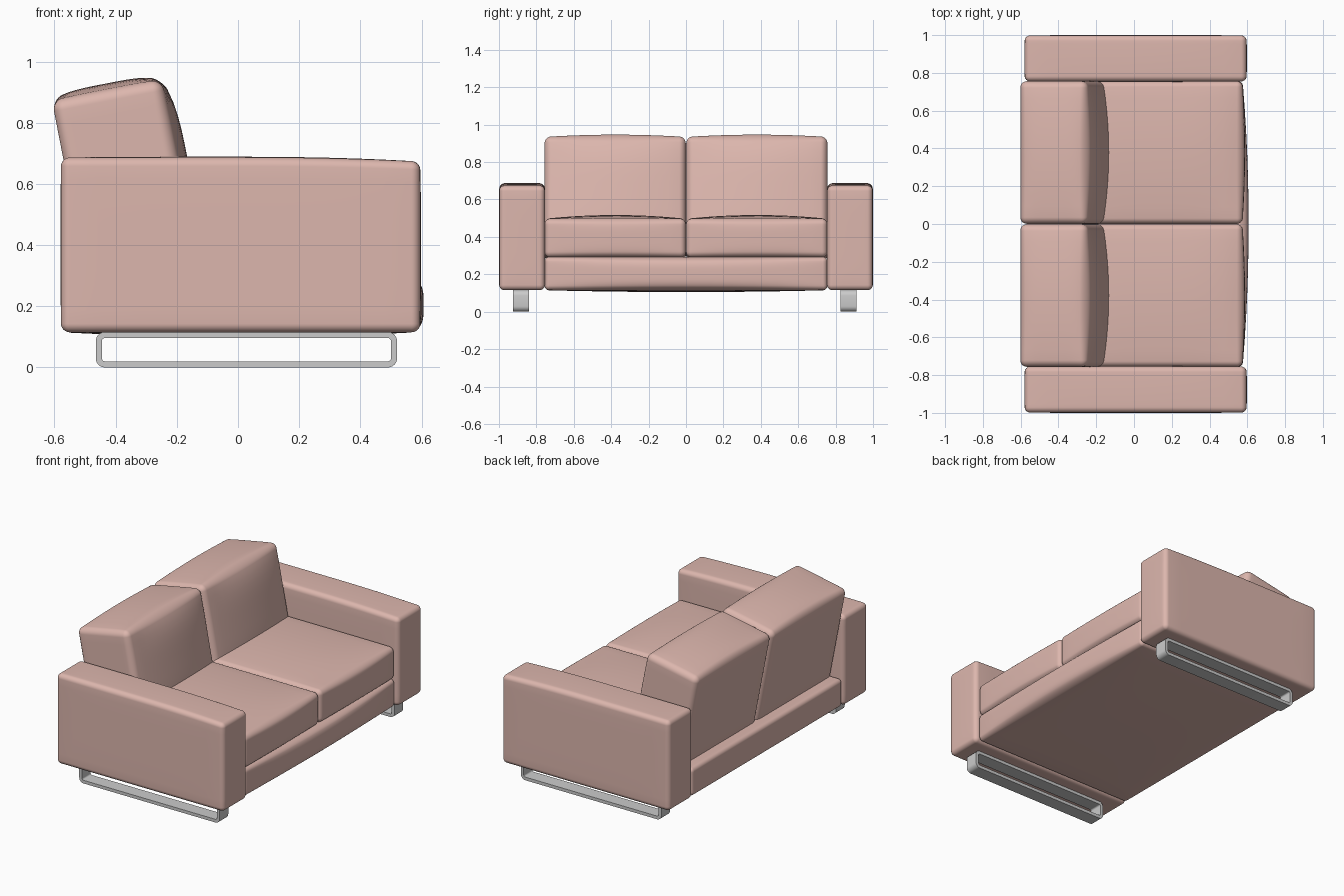
import bpy, bmesh, math
from mathutils import Vector, Matrix

if "Cube" in bpy.data.objects:
    bpy.data.objects.remove(bpy.data.objects["Cube"])

fabric = bpy.data.materials.new("pink_fabric")
fabric.diffuse_color = (0.72, 0.47, 0.42, 1)
fabric.use_nodes = True
fabric.node_tree.nodes["Principled BSDF"].inputs["Base Color"].default_value = fabric.diffuse_color


def finish(bm, name, mat=None, angle=35):
    bmesh.ops.recalc_face_normals(bm, faces=bm.faces)
    mesh = bpy.data.meshes.new(name)
    bm.to_mesh(mesh)
    bm.free()
    ob = bpy.data.objects.new(name, mesh)
    bpy.context.collection.objects.link(ob)
    if mat:
        mesh.materials.append(mat)
    bpy.context.view_layer.objects.active = ob
    ob.select_set(True)
    bpy.ops.object.shade_smooth_by_angle(angle=math.radians(angle))
    ob.select_set(False)
    return ob


def cushion(name, lo, hi, r, pos=(0, 0, 0), neg=(0, 0, 0), top_drop=0, tilt=0):
    """Rounded box; pos / neg are the bulges of the faces on each axis."""
    lo, hi = Vector(lo), Vector(hi)
    mid, half = (lo + hi) / 2, (hi - lo) / 2
    n, k = 20, 4                     # steps per edge, steps in the rounding
    bm = bmesh.new()
    bmesh.ops.create_cube(bm, size=2)
    bmesh.ops.subdivide_edges(bm, edges=bm.edges, cuts=n - 1, use_grid_fill=True)

    def remap(u, h):
        a, s = abs(u) * n / 2, math.copysign(1, u)
        flat = n / 2 - k
        if a <= flat:
            return s * (h - r) * a / flat
        return s * (h - r + r * math.tan((a - flat) / k * math.pi / 4))

    power = (4, 2, 4)
    for v in bm.verts:
        p = Vector([remap(v.co[i], half[i]) for i in range(3)])
        c = Vector([max(-half[i] + r, min(half[i] - r, p[i])) for i in range(3)])
        p = c + (p - c).normalized() * r
        t = [max(-1, min(1, p[i] / half[i])) for i in range(3)]
        fall = [1 - abs(t[i]) ** power[i] for i in range(3)]
        for i in range(3):
            amount = pos[i] if t[i] > 0 else neg[i]
            p[i] += amount * t[i] * fall[i - 1] * fall[i - 2]
        if t[2] > 0:
            p.z -= top_drop * t[2] * max(0, t[0]) ** 2
        v.co = p
    bm.transform(Matrix.Translation(mid) @ Matrix.Rotation(tilt, 4, 'Y'))
    return finish(bm, name, fabric, 60)


def leg_frame(name, x0, x1, z0, z1, y0, y1, t, r):
    """Flat metal bar bent into a rounded rectangle."""
    def outline(d, rad):
        pts = []
        corners = [(x1 - d - rad, z1 - d - rad), (x0 + d + rad, z1 - d - rad),
                   (x0 + d + rad, z0 + d + rad), (x1 - d - rad, z0 + d + rad)]
        for q, (cx, cz) in enumerate(corners):
            for s in range(7):
                a = (q + s / 6) * math.pi / 2
                pts.append((cx + rad * math.cos(a), cz + rad * math.sin(a)))
        return pts

    bm = bmesh.new()
    outer, inner = outline(0, r), outline(t, r - t)
    rings = [[bm.verts.new((x, y, z)) for x, z in pts]
             for pts, y in ((outer, y0), (outer, y1), (inner, y1), (inner, y0))]
    m = len(outer)
    for a in range(4):
        A, B = rings[a], rings[(a + 1) % 4]
        for i in range(m):
            j = (i + 1) % m
            bm.faces.new((A[i], A[j], B[j], B[i]))
    return finish(bm, name)


# base between the arms, with a bowed front rail
cushion("base", (-0.57, -0.756, 0.115), (0.575, 0.756, 0.293), 0.025,
        pos=(0.032, 0, 0), neg=(0, 0, 0.01))

for side, s in (("right", -1), ("left", 1)):
    def span(a, b):
        return sorted((s * a, s * b))
    # arm
    y0, y1 = span(0.755, 0.998)
    cushion(side + "_arm", (-0.578, y0, 0.115), (0.595, y1, 0.686), 0.028,
            pos=(0.003, 0.002, 0.003), neg=(0.002, 0.002, 0), top_drop=0.013)
    # seat and back cushions
    y0, y1 = span(0.001, 0.756)
    cushion(side + "_seat_cushion", (-0.40, y0, 0.290), (0.574, y1, 0.497), 0.03,
            pos=(0.014, 0, 0.02))
    cushion(side + "_back_cushion", (-0.552, y0, 0.29), (-0.188, y1, 0.912), 0.035,
            pos=(0.035, 0, 0.022), tilt=-math.radians(11))

# metal runners under the arms
for side, y in (("right", -0.883), ("left", 0.868)):
    leg_frame(side + "_leg_frame", -0.465, 0.52, 0, 0.116, y - 0.043, y + 0.043, 0.02, 0.03)
